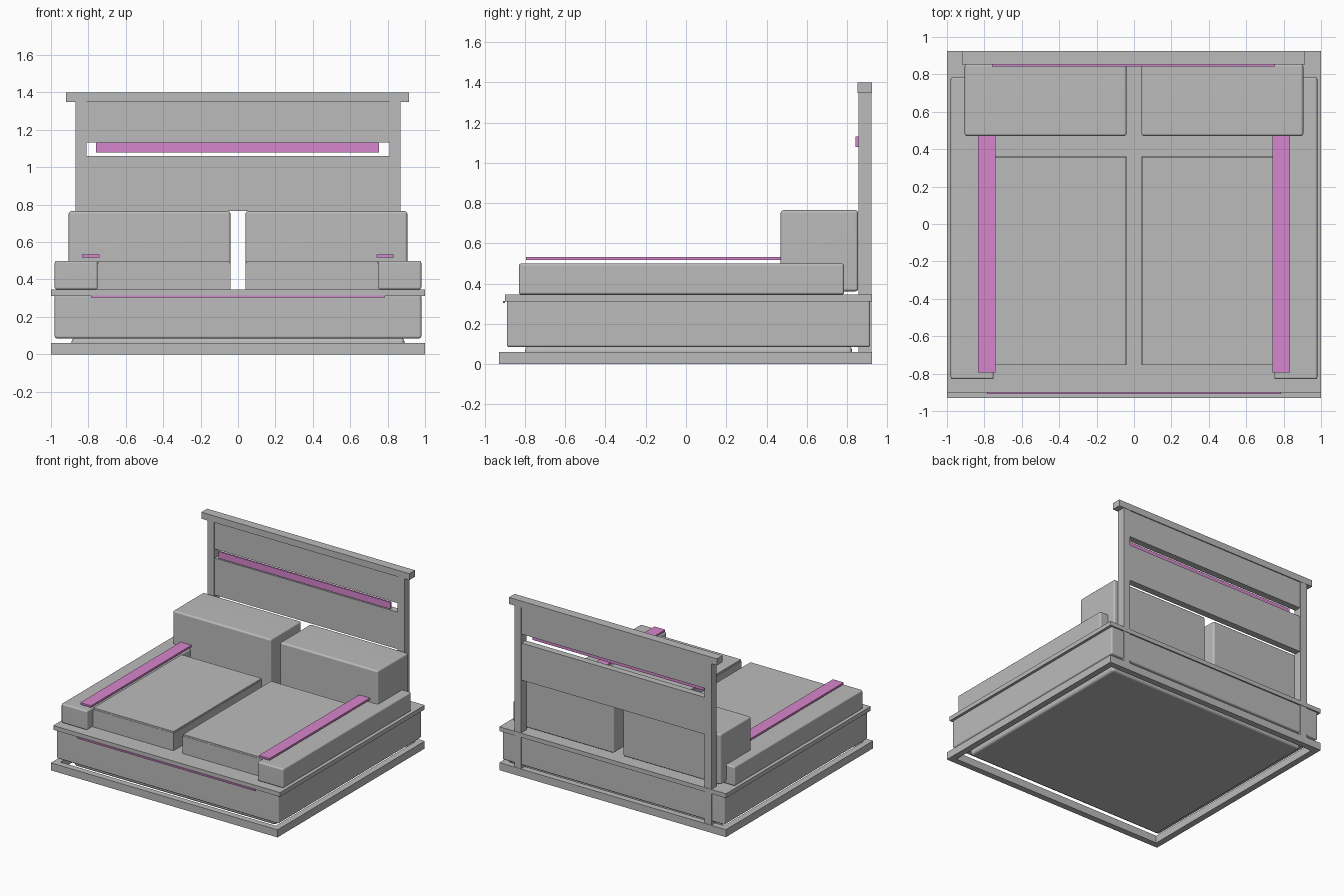
import bpy
import bmesh

if "Cube" in bpy.data.objects:
    bpy.data.objects.remove(bpy.data.objects["Cube"])


def material(name, rgb):
    m = bpy.data.materials.new(name)
    m.diffuse_color = (*rgb, 1)
    m.use_nodes = True
    m.node_tree.nodes["Principled BSDF"].inputs["Base Color"].default_value = m.diffuse_color
    return m


GREY = material("soft_grey", (0.5, 0.5, 0.5))
PINK = material("pink_light", (0.67, 0.24, 0.61))


def box(name, x, y, z, mat=GREY, bevel=0.0):
    """Box from (min, max) ranges, optionally with rounded edges."""
    bm = bmesh.new()
    bmesh.ops.create_cube(bm, size=1)
    for v in bm.verts:
        v.co = [r[0] if c < 0 else r[1] for c, r in zip(v.co, (x, y, z))]
    me = bpy.data.meshes.new(name)
    bm.to_mesh(me)
    bm.free()
    me.materials.append(mat)
    ob = bpy.data.objects.new(name, me)
    bpy.context.collection.objects.link(ob)
    if bevel:
        mod = ob.modifiers.new("rounded", 'BEVEL')
        mod.width = bevel
        mod.segments = 3
        for p in me.polygons:
            p.use_smooth = True
        wn = ob.modifiers.new("normals", 'WEIGHTED_NORMAL')
        wn.keep_sharp = True
    return ob


def pair(name, x, *args, **kw):
    """The same box on the right and mirrored on the left."""
    box(name + "_right", x, *args, **kw)
    box(name + "_left", (-x[1], -x[0]), *args, **kw)


# Open floor frame
pair("base_side_rail", (0.95, 1.0), (-0.93, 0.925), (0, 0.06))
box("base_front_rail", (-0.95, 0.95), (-0.93, -0.88), (0, 0.06))
box("base_back_rail", (-0.95, 0.95), (0.875, 0.925), (0, 0.06))

# Plinth, bed body and ledge
box("plinth", (-0.89, 0.89), (-0.80, 0.825), (0.015, 0.088), bevel=0.02)
box("bed_body", (-0.98, 0.98), (-0.89, 0.915), (0.085, 0.32), bevel=0.012)
box("ledge", (-1, 1), (-0.9, 0.925), (0.312, 0.346))
box("ledge_light", (-0.785, 0.785), (-0.908, -0.898), (0.303, 0.315), PINK)

# Side bolsters with their light strips
pair("side_bolster", (0.75, 0.98), (-0.83, 0.785), (0.346, 0.5), bevel=0.012)
pair("side_light", (0.74, 0.835), (-0.795, 0.475), (0.518, 0.533), PINK)

# Two mattresses, each with a thin topper
pair("mattress", (0.04, 0.75), (-0.755, 0.36), (0.346, 0.485))
pair("mattress_topper", (0.042, 0.748), (-0.753, 0.358), (0.485, 0.498))

# Back cushions
pair("back_cushion", (0.04, 0.905), (0.47, 0.855), (0.362, 0.765), bevel=0.014)

# Headboard: posts, two panels, cap and light bar in front of the slot
pair("headboard_post", (0.81, 0.87), (0.856, 0.922), (0.06, 1.35))
box("headboard_upper_panel", (-0.81, 0.81), (0.862, 0.916), (1.132, 1.35))
box("headboard_lower_panel", (-0.81, 0.81), (0.862, 0.916), (0.765, 1.06))
box("headboard_cap", (-0.92, 0.915), (0.852, 0.924), (1.348, 1.4))
box("headboard_light", (-0.76, 0.755), (0.842, 0.856), (1.078, 1.132), PINK)
